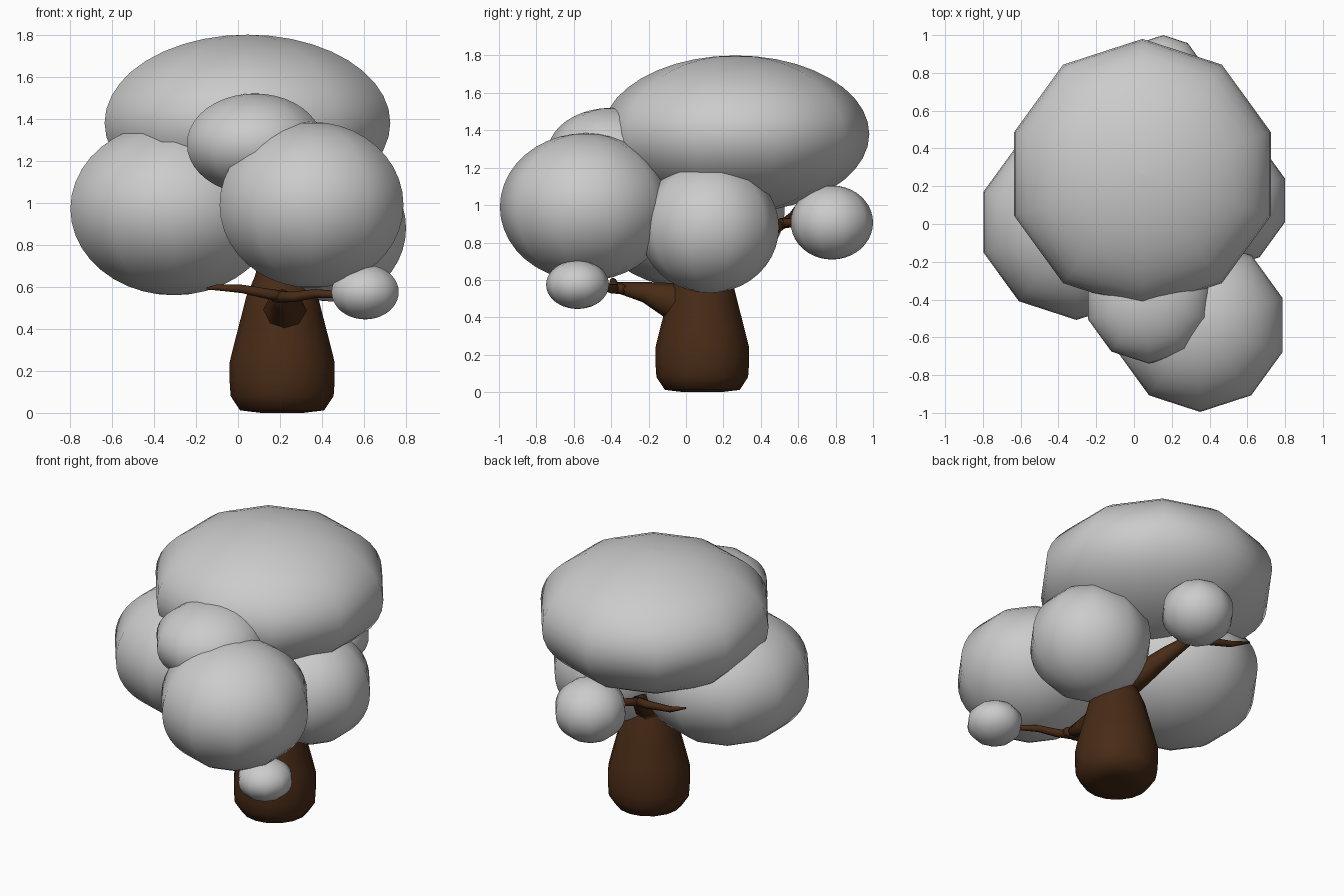
import bpy, math
from mathutils import Vector

if "Cube" in bpy.data.objects:
    bpy.data.objects.remove(bpy.data.objects["Cube"])

bark = bpy.data.materials.new("bark")
bark.diffuse_color = (0.065, 0.024, 0.008, 1)
bark.use_nodes = True
bark.node_tree.nodes["Principled BSDF"].inputs["Base Color"].default_value = bark.diffuse_color


def loft(name, rings, mat=None):
    """Skin a list of equal-length vertex rings and cap both ends."""
    n = len(rings[0])
    verts = [v for r in rings for v in r]
    faces = [(k * n + i, k * n + (i + 1) % n, (k + 1) * n + (i + 1) % n, (k + 1) * n + i)
             for k in range(len(rings) - 1) for i in range(n)]
    faces.append(tuple(reversed(range(n))))
    faces.append(tuple(range(len(verts) - n, len(verts))))
    me = bpy.data.meshes.new(name)
    me.from_pydata(verts, [], faces)
    me.shade_smooth()
    ob = bpy.data.objects.new(name, me)
    bpy.context.collection.objects.link(ob)
    if mat:
        me.materials.append(mat)
    return ob


def foliage(name, centre, r, h, seg=10, rows=20):
    """Squashed ball with ten sides, a corner pointing along y."""
    c = Vector(centre)
    rings = []
    for k in range(rows + 1):
        t = -math.pi / 2 + math.pi * k / rows
        rr = max(r * math.cos(t), 0.001)
        rings.append([c + Vector((rr * math.cos(math.pi / 2 + math.tau * i / seg),
                                  rr * math.sin(math.pi / 2 + math.tau * i / seg),
                                  h * math.sin(t))) for i in range(seg)])
    return loft(name, rings)


def limb(name, path, seg=8):
    """Tapered tube through (x, y, z, radius) points."""
    pts = [Vector(p[:3]) for p in path]
    rings = []
    for k, p in enumerate(pts):
        d = (pts[min(k + 1, len(pts) - 1)] - pts[max(k - 1, 0)]).normalized()
        ref = Vector((1, 0, 0)) if abs(d.z) > 0.8 else Vector((0, 0, 1))
        u = (ref - d * ref.dot(d)).normalized()
        w = d.cross(u)
        rings.append([p + path[k][3] * (u * math.cos(math.tau * i / seg) + w * math.sin(math.tau * i / seg))
                      for i in range(seg)])
    return loft(name, rings, bark)


# Leaf clumps
foliage("crown_top", (0.045, 0.265, 1.38), 0.715, 0.42)
foliage("crown_left", (-0.305, 0.01, 0.972), 0.518, 0.412)
foliage("crown_front_right", (0.35, -0.535, 0.99), 0.46, 0.395)
foliage("crown_front_middle", (0.08, -0.40, 1.28), 0.34, 0.24)
foliage("crown_right", (0.446, 0.125, 0.88), 0.372, 0.35)
foliage("clump_back", (0.155, 0.78, 0.907), 0.22, 0.198)
foliage("clump_front", (0.605, -0.58, 0.575), 0.168, 0.13)

# Trunk
limb("trunk", [(0.21, 0.087, z, r) for z, r in (
    (0.0, 0.10), (0.012, 0.20), (0.08, 0.245), (0.15, 0.25), (0.24, 0.25), (0.33, 0.228),
    (0.45, 0.197), (0.55, 0.172), (0.65, 0.13), (0.78, 0.095), (0.95, 0.06), (1.15, 0.03))], 16)

# Front branch with two twigs
limb("front_branch", [(0.22, 0.02, 0.47, 0.13), (0.22, -0.10, 0.495, 0.092),
                      (0.21, -0.22, 0.535, 0.055), (0.20, -0.37, 0.56, 0.028)])
limb("front_twig_left", [(0.24, -0.34, 0.55, 0.028), (0.15, -0.38, 0.565, 0.025),
                         (0.02, -0.39, 0.59, 0.02), (-0.10, -0.39, 0.597, 0.014), (-0.15, -0.39, 0.592, 0.005)])
limb("front_twig_right", [(0.17, -0.35, 0.552, 0.028), (0.27, -0.40, 0.553, 0.025),
                          (0.37, -0.45, 0.568, 0.021), (0.55, -0.55, 0.56, 0.014)])

# Back branch with two twigs
limb("back_branch", [(0.20, 0.10, 0.66, 0.095), (0.13, 0.25, 0.74, 0.07),
                     (0.06, 0.39, 0.83, 0.05), (-0.01, 0.52, 0.905, 0.03)])
limb("back_twig_left", [(0.02, 0.50, 0.895, 0.03), (-0.10, 0.54, 0.915, 0.026),
                        (-0.28, 0.57, 0.945, 0.02), (-0.41, 0.59, 0.995, 0.006)])
limb("back_twig_clump", [(-0.02, 0.50, 0.90, 0.028), (0.06, 0.60, 0.91, 0.024), (0.14, 0.72, 0.905, 0.014)])
